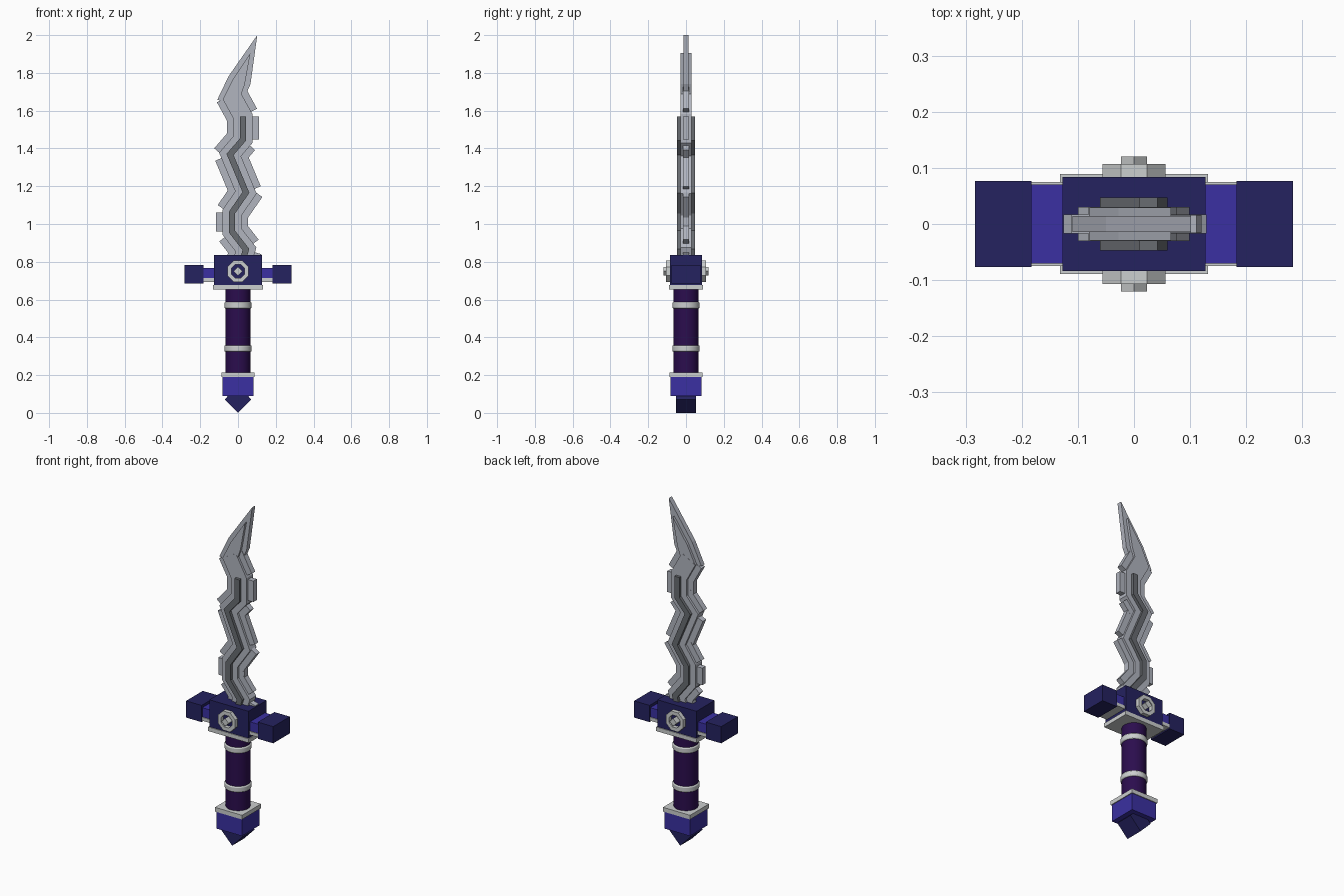
import bpy, bmesh, math
from mathutils import Vector

if "Cube" in bpy.data.objects:
    bpy.data.objects.remove(bpy.data.objects["Cube"])


def mat(name, r, g, b):
    m = bpy.data.materials.new(name)
    m.diffuse_color = (r, g, b, 1)
    m.use_nodes = True
    m.node_tree.nodes["Principled BSDF"].inputs["Base Color"].default_value = m.diffuse_color
    return m


NAVY = mat("navy", 0.018, 0.016, 0.115)
BLUE = mat("violet blue", 0.043, 0.030, 0.36)
PURPLE = mat("dark purple", 0.024, 0.004, 0.075)
PALE = mat("pale trim", 0.60, 0.62, 0.62)
STEEL = mat("steel", 0.44, 0.46, 0.52)
DARK = mat("dark steel", 0.14, 0.15, 0.165)


def finish(bm, name, m):
    bmesh.ops.recalc_face_normals(bm, faces=bm.faces)
    me = bpy.data.meshes.new(name)
    bm.to_mesh(me)
    bm.free()
    ob = bpy.data.objects.new(name, me)
    me.materials.append(m)
    bpy.context.collection.objects.link(ob)
    return ob


def add_prism(bm, pts, y0, y1):
    """Extrude an x-z outline from y0 to y1."""
    a = [bm.verts.new((x, y0, z)) for x, z in pts]
    b = [bm.verts.new((x, y1, z)) for x, z in pts]
    bm.faces.new(a)
    bm.faces.new(b[::-1])
    n = len(pts)
    for i in range(n):
        j = (i + 1) % n
        bm.faces.new((a[i], b[i], b[j], a[j]))


def prism(name, pts, y0, y1, m):
    bm = bmesh.new()
    add_prism(bm, pts, y0, y1)
    return finish(bm, name, m)


def box(name, x0, x1, hy, z0, z1, m):
    return prism(name, [(x0, z0), (x1, z0), (x1, z1), (x0, z1)], -hy, hy, m)


def cylinder(name, r, z0, z1, m, bevel=0):
    bpy.ops.mesh.primitive_cylinder_add(vertices=32, radius=r, depth=z1 - z0,
                                        location=(0, 0, (z0 + z1) / 2))
    ob = bpy.context.object
    ob.name = name
    ob.data.materials.append(m)
    if bevel:
        mod = ob.modifiers.new("bevel", 'BEVEL')
        mod.width, mod.segments = bevel, 2
    bpy.ops.object.shade_smooth_by_angle(angle=math.radians(35))


def ribbon(pts, h):
    """Mitred strip outline of half width h along a path."""
    P = [Vector(p) for p in pts]
    left, right = [], []
    for i, p in enumerate(P):
        d = [(P[k + 1] - P[k]).normalized() for k in (i - 1, i) if 0 <= k < len(P) - 1]
        n = [Vector((-v.y, v.x)) for v in d]
        mid = sum(n, Vector((0, 0))).normalized()
        off = mid * (h / mid.dot(n[0]))
        left.append(p + off)
        right.append(p - off)
    return left, right


def ribbon_prism(name, pts, h, hy, m):
    left, right = ribbon(pts, h)
    return prism(name, [tuple(v) for v in left + right[::-1]], -hy, hy, m)


# Wavy blade centre line, base to tip section
path = [(0.01, 0.76), (0.042, 0.865), (-0.032, 0.96), (-0.032, 1.06),
        (0.042, 1.167), (-0.042, 1.368), (0.026, 1.447), (0.026, 1.57), (-0.037, 1.685)]
ribbon_prism("blade_core", path, 0.05, 0.03, STEEL)
ribbon_prism("blade_fuller", path[:-1], 0.016, 0.047, DARK)

# Thin cutting edges: straight plates that leave notches at outer bends
extend = {3: (0.01, 0.03), 5: (0.03, 0)}
bm = bmesh.new()
for i in range(len(path) - 1):
    a, b = Vector(path[i]), Vector(path[i + 1])
    d = (b - a).normalized()
    n = Vector((-d.y, d.x)) * 0.085
    e0, e1 = extend.get(i, (0, 0))
    a, b = a - d * e0, b + d * e1
    hy = 0.016 + 0.0006 * (i % 2)
    add_prism(bm, [a + n, a - n, b - n, b + n], -hy, hy)
finish(bm, "blade_edges", STEEL)

# Blade tip
prism("tip_edge", [(-0.11, 1.657), (-0.05, 1.782), (0.102, 2.0), (0.066, 1.74),
                   (0.028, 1.655), (-0.03, 1.64)], -0.0145, 0.0145, STEEL)
prism("tip_core", [(-0.08, 1.66), (-0.028, 1.765), (0.066, 1.905), (0.036, 1.74),
                   (0.008, 1.66), (-0.037, 1.64)], -0.029, 0.029, STEEL)

# Guard
box("guard_block", -0.127, 0.127, 0.084, 0.675, 0.835, NAVY)
box("guard_base_plate", -0.132, 0.132, 0.089, 0.652, 0.676, PALE)
for s, side in ((-1, "left"), (1, "right")):
    def span(a, b):
        return sorted((s * a, s * b))
    box(side + "_guard_arm", *span(0.12, 0.19), 0.070, 0.712, 0.768, BLUE)
    box(side + "_arm_trim", *span(0.12, 0.188), 0.075, 0.694, 0.714, PALE)
    box(side + "_guard_end", *span(0.183, 0.283), 0.077, 0.686, 0.784, NAVY)

# Emblem on both faces: octagonal ring with a diamond stud
def ngon(n, r, turn):
    return [(r * math.cos(turn + 2 * math.pi * k / n),
             0.75 + r * math.sin(turn + 2 * math.pi * k / n)) for k in range(n)]


for s, side in ((-1, "front"), (1, "back")):
    outer, inner = ngon(8, 0.061, math.pi / 8), ngon(8, 0.038, math.pi / 8)
    bm = bmesh.new()
    for k in range(8):
        j = (k + 1) % 8
        add_prism(bm, [outer[k], outer[j], inner[j], inner[k]], s * 0.08, s * 0.107)
    bmesh.ops.remove_doubles(bm, verts=bm.verts, dist=1e-5)
    walls = [f for f in bm.faces if all(len(e.link_faces) > 2 for e in f.edges
                                        if abs(e.verts[0].co.y - e.verts[1].co.y) < 1e-4)]
    bmesh.ops.delete(bm, geom=walls, context='FACES_ONLY')
    finish(bm, side + "_emblem_ring", PALE)
    prism(side + "_emblem_stud", ngon(4, 0.023, 0), s * 0.08, s * 0.12, PALE)

# Grip with bands
cylinder("grip", 0.066, 0.20, 0.66, PURPLE)
cylinder("upper_band", 0.072, 0.553, 0.587, PALE, 0.006)
cylinder("lower_band", 0.072, 0.324, 0.358, PALE, 0.006)

# Pommel
box("pommel_plate", -0.088, 0.088, 0.088, 0.19, 0.215, PALE)
box("pommel_block", -0.083, 0.083, 0.083, 0.09, 0.192, BLUE)
prism("pommel_point", [(0, 0), (0.07, 0.072), (0, 0.144), (-0.07, 0.072)], -0.054, 0.054, NAVY)
